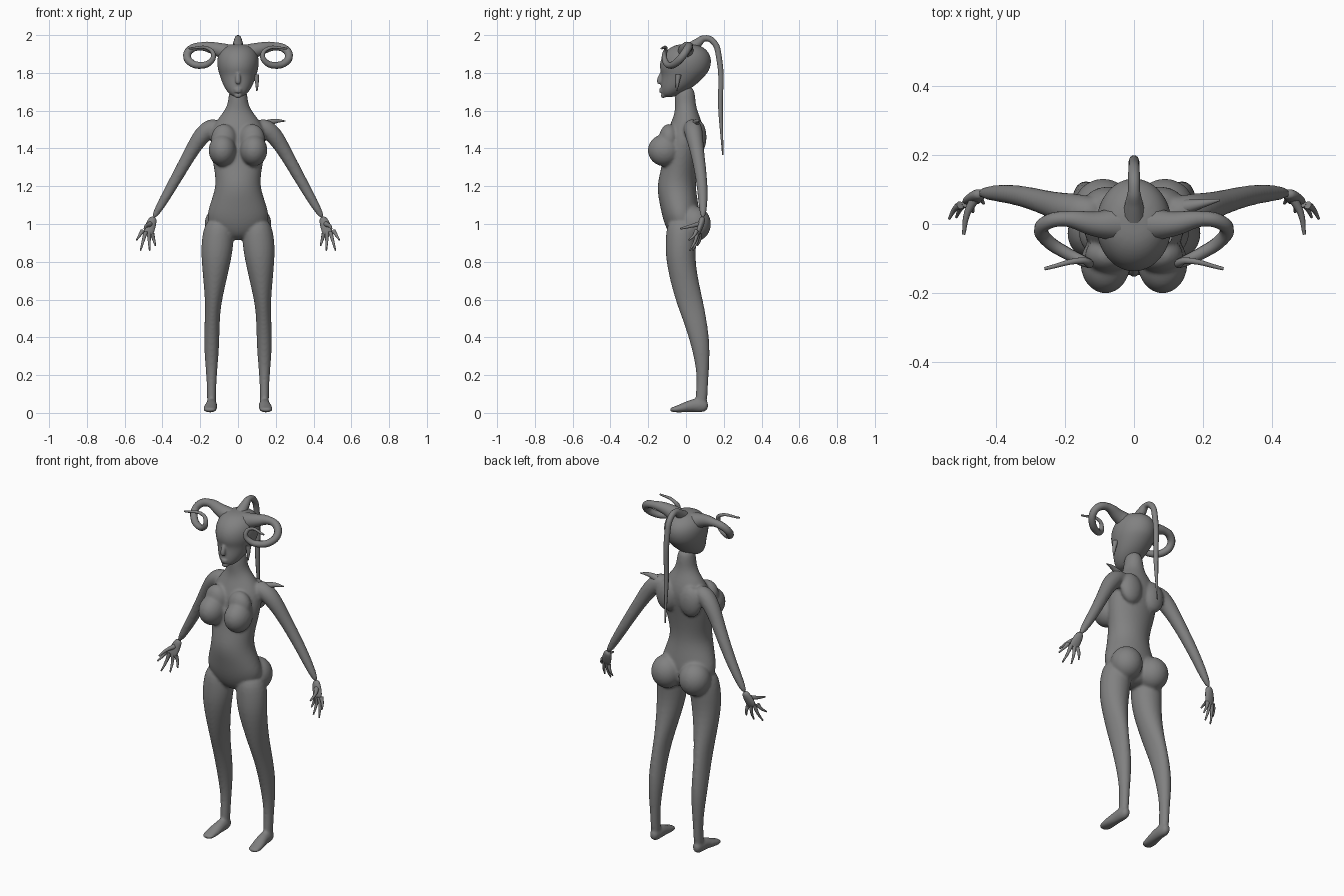
import bpy, bmesh, math
from mathutils import Vector, Matrix

cube = bpy.data.objects.get("Cube")
if cube:
    bpy.data.objects.remove(cube)

shade = (.22, .22, .22, 1)
grey = bpy.data.materials.new("plain grey")
grey.use_nodes = True
grey.diffuse_color = shade
grey.node_tree.nodes["Principled BSDF"].inputs["Base Color"].default_value = shade

SIDES = 16
ACROSS = Vector((1, 0, 0))
DEPTH = Vector((0, 1, 0))
UP = Vector((0, 0, 1))


def loft(bm, rings, reference, fixed_axis=None):
    """Closed skin over ellipse rings (centre, radius along reference, other radius)."""
    centres = [Vector(ring[0]) for ring in rings]
    last = len(rings) - 1
    loops = []
    for i, (centre, along, other) in enumerate(rings):
        path = centres[min(i + 1, last)] - centres[max(i - 1, 0)]
        axis = fixed_axis or path.normalized()
        u = (reference - axis * reference.dot(axis)).normalized()
        v = axis.cross(u)
        loop = []
        for k in range(SIDES):
            angle = math.tau * k / SIDES
            offset = u * along * math.cos(angle) + v * other * math.sin(angle)
            loop.append(bm.verts.new(centres[i] + offset))
        loops.append(loop)
    for lower, upper in zip(loops, loops[1:]):
        for k in range(SIDES):
            n = (k + 1) % SIDES
            bm.faces.new((lower[k], lower[n], upper[n], upper[k]))
    bm.faces.new(reversed(loops[0]))
    bm.faces.new(loops[-1])


def column(bm, rows, centre_x=lambda z: 0):
    """Upright loft from rows of (height, half width, front y, back y)."""
    rings = [((centre_x(z), (front + back) / 2, z), width, (back - front) / 2)
             for z, width, front, back in rows]
    loft(bm, rings, ACROSS, UP)


def ball(bm, centre, size):
    matrix = Matrix.Translation(centre) @ Matrix.Diagonal((*size, 1))
    bmesh.ops.create_uvsphere(bm, u_segments=16, v_segments=10, radius=1, matrix=matrix)


def skin(name, bm, voxel):
    """Fuse overlapping volumes into one soft surface."""
    bmesh.ops.recalc_face_normals(bm, faces=bm.faces)
    mesh = bpy.data.meshes.new(name)
    bm.to_mesh(mesh)
    bm.free()
    mesh.materials.append(grey)
    part = bpy.data.objects.new(name, mesh)
    bpy.context.collection.objects.link(part)
    rounding = part.modifiers.new("round", "SUBSURF")
    rounding.levels = rounding.render_levels = 2
    fuse = part.modifiers.new("fuse", "REMESH")
    fuse.mode = "VOXEL"
    fuse.voxel_size = voxel
    fuse.use_smooth_shade = True
    soften = part.modifiers.new("soften", "SMOOTH")
    soften.factor = .5
    soften.iterations = 5


def strand(name, points, thickness):
    """Round strand through points; thickness is a rule from 0 (root) to 1 (tip)."""
    data = bpy.data.curves.new(name, "CURVE")
    data.dimensions = "3D"
    data.bevel_depth = 1
    data.bevel_resolution = 3
    data.resolution_u = 6
    data.use_fill_caps = True
    spline = data.splines.new("BEZIER")
    spline.bezier_points.add(len(points) - 1)
    for i, (knot, point) in enumerate(zip(spline.bezier_points, points)):
        knot.co = point
        knot.radius = thickness(i / (len(points) - 1))
        knot.handle_left_type = knot.handle_right_type = "AUTO"
    data.materials.append(grey)
    bpy.context.collection.objects.link(bpy.data.objects.new(name, data))


def taper(root, tip):
    return lambda t: root + (tip - root) * t


# Torso and neck
body = bmesh.new()
column(body, [
    (.91, .06, -.07, .05), (1, .18, -.12, .08), (1.1, .155, -.14, .07),
    (1.2, .115, -.16, .05), (1.3, .13, -.13, .06), (1.4, .15, -.12, .08),
    (1.5, .15, -.1, .1), (1.58, .09, -.06, .07), (1.63, .05, -.06, .05),
    (1.74, .05, -.06, .05)])

for side in (1, -1):
    # Chest, shoulder blades and buttocks
    ball(body, (side * .083, -.115, 1.39), (.075, .09, .085))
    ball(body, (side * .075, -.09, 1.45), (.07, .055, .08))
    ball(body, (side * .075, .065, 1.46), (.07, .045, .09))
    ball(body, (side * .09, .045, 1), (.09, .09, .095))

    # Legs, leaning inwards above the knee
    column(body, [
        (.03, .025, .05, .11), (.1, .024, .05, .115), (.2, .028, .06, .12),
        (.35, .042, .03, .13), (.5, .04, -.02, .11), (.6, .044, -.06, .09),
        (.8, .08, -.11, .045), (.92, .09, -.11, .06), (1.04, .07, -.1, .06)],
        lambda z: side * (.14 - .07 * max(0, z - .45)))

    # Feet
    loft(body, [
        ((side * .14, .12, .035), .02, .025), ((side * .14, .08, .04), .03, .04),
        ((side * .14, .03, .04), .03, .035), ((side * .15, -.04, .02), .04, .02),
        ((side * .15, -.09, .015), .03, .01)], ACROSS)

    # Arms, round in section
    loft(body, [((side * x, y, z), r, r) for x, y, z, r in (
        (.09, .03, 1.52, .04), (.15, .035, 1.51, .052), (.2, .045, 1.46, .047),
        (.25, .06, 1.38, .036), (.35, .09, 1.2, .03), (.455, .09, 1.02, .02))], DEPTH)
skin("body", body, .008)

# Head with nose, lips and chin
head = bmesh.new()
column(head, [
    (1.67, .025, -.125, -.06), (1.7, .06, -.135, 0), (1.74, .083, -.135, .06),
    (1.79, .1, -.13, .11), (1.82, .11, -.143, .13), (1.87, .115, -.14, .14),
    (1.92, .1, -.11, .12), (1.955, .05, -.05, .06)])
loft(head, [((0, -.125, 1.81), .01, .01), ((0, -.145, 1.755), .016, .016),
            ((0, -.138, 1.74), .012, .01)], ACROSS)
for height in (1.712, 1.7):
    ball(head, (0, -.13, height), (.022, .014, .006))
ball(head, (0, -.12, 1.68), (.022, .014, .014))
skin("head", head, .005)

for side, label in ((1, "left"), (-1, "right")):
    # Horn: a root on the skull, one forward-drifting coil and a tip
    horn = [Vector((side * .04, 0, 1.9)), Vector((side * .11, 0, 1.925))]
    for step in range(8):
        turn = step * math.pi / 4
        horn.append(Vector((side * (.2 + .07 * math.sin(turn)),
                            -.05 + .065 * math.cos(turn * 2 / 3),
                            1.89 + .05 * math.cos(turn))))
    horn.append(Vector((side * .26, -.13, 1.93)))
    strand(label + "_horn", horn,
           lambda t: .022 - .017 * t ** 3 + .03 * max(0, 1 - 5 * t))

    # Palm
    palm = bmesh.new()
    loft(palm, [((side * .445, .09, 1.04), .017, .02), ((side * .46, .08, 1), .018, .028),
                ((side * .48, .06, .94), .011, .034)], DEPTH)
    skin(label + "_palm", palm, .004)

    # Fingers fanned from the knuckle line
    knuckles = Vector((side * .505, .055, .965)), Vector((side * .455, .07, .95))
    tips = [(.537, .015, .915), (.516, .02, .86), (.468, .035, .86), (.437, .06, .885)]
    for i, (finger, (x, y, z)) in enumerate(zip(("index", "middle", "ring", "little"), tips)):
        base = knuckles[0].lerp(knuckles[1], i / 3)
        tip = Vector((side * x, y, z))
        bend = base.lerp(tip, .5) + DEPTH * .008
        strand(f"{label}_{finger}_finger", [base, bend, tip], taper(.012, .004))
    strand(label + "_thumb", [(side * .465, .07, 1), (side * .485, .03, .99),
                              (side * .495, -.03, .975)], taper(.014, .005))

# Ponytail arching off the crown
strand("ponytail", [(0, .02, 1.925), (0, .06, 1.957), (0, .1, 1.983), (0, .145, 1.965),
                    (0, .175, 1.88), (0, .183, 1.6), (0, .195, 1.365)],
       lambda t: .017 - .013 * t ** 6 + .018 * max(0, 1 - 3 * t))

# Single ear lobe and shoulder spike on the left
strand("left_ear", [(.095, -.04, 1.79), (.1, -.045, 1.75), (.1, -.05, 1.705)],
       taper(.016, .004))
strand("left_shoulder_spike", [(.15, .05, 1.53), (.2, .06, 1.545), (.25, .07, 1.545)],
       taper(.022, .003))
